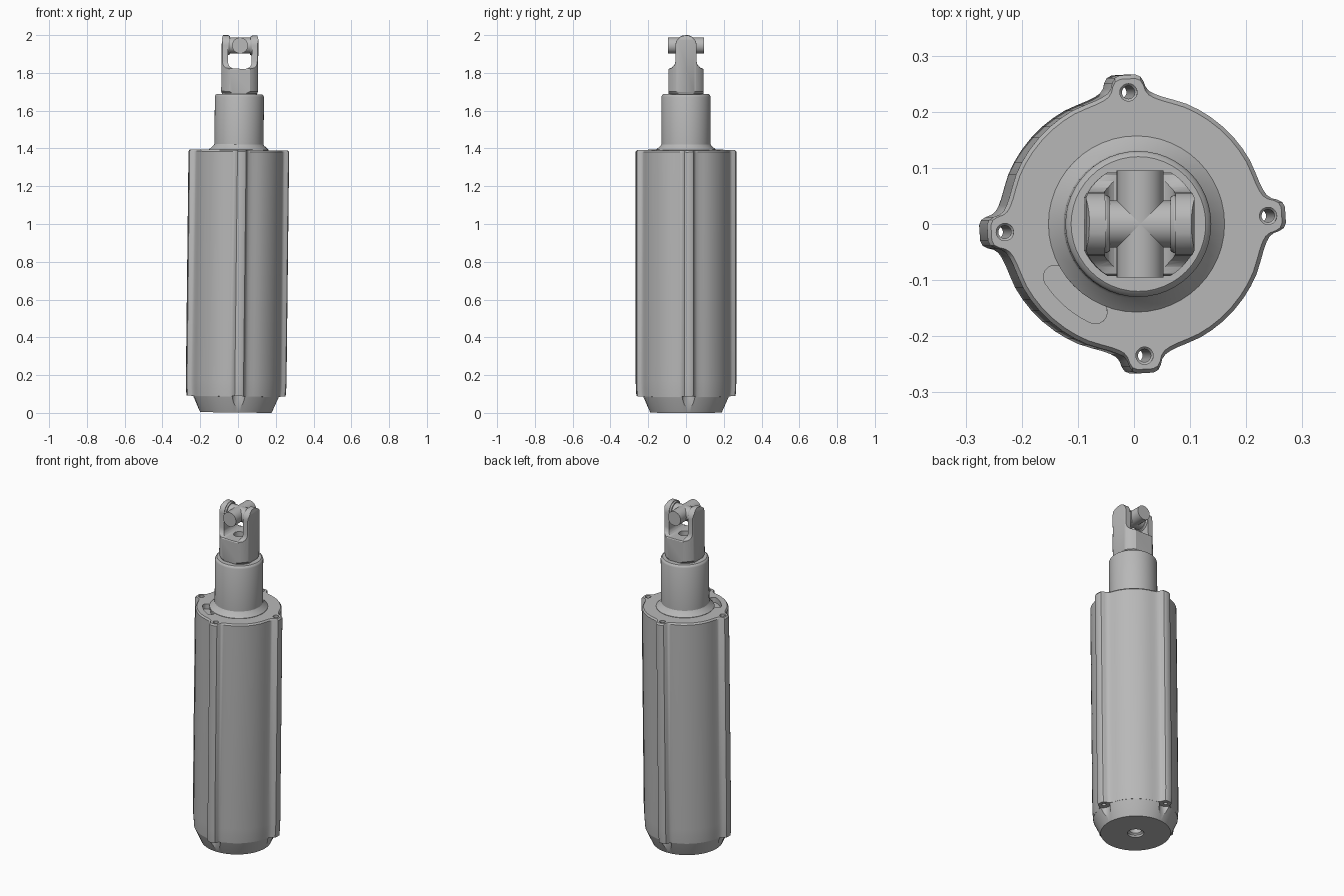
import bpy, bmesh, math
from math import sin, cos, pi, radians
from mathutils import Matrix, Vector

if "Cube" in bpy.data.objects:
    bpy.data.objects.remove(bpy.data.objects["Cube"])

grey = bpy.data.materials.new("plain_grey")
grey.diffuse_color = (0.48, 0.48, 0.48, 1)
grey.use_nodes = True
grey.node_tree.nodes["Principled BSDF"].inputs["Base Color"].default_value = grey.diffuse_color
TILT = Matrix.Translation((-0.0115, 0, 0.002)) @ Matrix.Rotation(0.0115, 4, 'Y')
parts = []


def loft(name, rings, part=True):
    """Skin a list of equal-length closed point rings and cap both ends."""
    bm = bmesh.new()
    vs = [[bm.verts.new(p) for p in r] for r in rings]
    n = len(vs[0])
    for a, b in zip(vs, vs[1:]):
        for i in range(n):
            j = (i + 1) % n
            bm.faces.new((a[i], a[j], b[j], b[i]))
    bm.faces.new(vs[0])
    bm.faces.new(vs[-1])
    bmesh.ops.recalc_face_normals(bm, faces=bm.faces)
    me = bpy.data.meshes.new(name)
    bm.to_mesh(me)
    bm.free()
    me.materials.append(grey)
    ob = bpy.data.objects.new(name, me)
    bpy.context.collection.objects.link(ob)
    if part:
        parts.append(ob)
    return ob


def lathe(name, profile, at=(0, 0), axis='Z', n=40, part=True, z0=0):
    """profile: (radius, distance along axis)."""
    rings = []
    for r, h in profile:
        ring = []
        for i in range(n):
            a, b = r * cos(2 * pi * i / n), r * sin(2 * pi * i / n)
            if axis == 'Z':
                ring.append((at[0] + a, at[1] + b, h))
            elif axis == 'X':
                ring.append((h, a, z0 + b))
            else:
                ring.append((a, h, z0 + b))
        rings.append(ring)
    return loft(name, rings, part)


def boolean(ob, tools, op='DIFFERENCE'):
    for t in tools:
        m = ob.modifiers.new("cut", 'BOOLEAN')
        m.object, m.operation, m.solver = t, op, 'EXACT'
    dg = bpy.context.evaluated_depsgraph_get()
    me = bpy.data.meshes.new_from_object(ob.evaluated_get(dg))
    ob.modifiers.clear()
    ob.data = me
    for t in tools:
        bpy.data.objects.remove(t)


# Housing: round body with four screw lobes, tapered foot
half = [(0, .266), (3, .2665), (5, .263), (6.3, .255), (7.3, .245), (9, .238), (11.5, .234),
        (15, .2315), (20, .231), (26, .232), (32, .232), (38, .232), (45, .232)]
quarter = half + [(90 - a, r) for a, r in half[-2:0:-1]]
SPIN = 3.5
outline = [(radians(q * 90 + a + SPIN), r) for q in range(4) for a, r in quarter]


def ring(z, f):
    return [(f(r) * cos(a), f(r) * sin(a), z) for a, r in outline]


housing = loft("housing", [
    ring(0.0, lambda r: .189), ring(.08, lambda r: min(r, .2255)),
    ring(.085, lambda r: min(r, .227)), ring(.0851, lambda r: r - .004),
    ring(.13, lambda r: r - .001), ring(.17, lambda r: r),
    ring(1.381, lambda r: r), ring(1.39, lambda r: r - .007)])

# Screw holes, driver grooves in the foot, curved top slot, bottom hole
cutters = []
for q in range(4):
    a = radians(q * 90 + SPIN)
    p = (.235 * cos(a), .235 * sin(a))
    cutters.append(lathe("screw_cut", [(.0115, .05), (.0115, 1.37), (.0155, 1.375), (.0155, 1.42)],
                         p, n=20, part=False))
    p = (.237 * cos(a), .237 * sin(a))
    cutters.append(lathe("groove_cut", [(.036, -.05), (.036, .0865)], p, n=24, part=False))
arc = [radians(213 + 32 * i / 12) for i in range(13)]
R, W = .173, .021
slot = [((R + W) * cos(t), (R + W) * sin(t)) for t in arc]
for i in range(1, 8):
    b = arc[-1] + pi * i / 8
    slot.append((R * cos(arc[-1]) + W * cos(b), R * sin(arc[-1]) + W * sin(b)))
slot += [((R - W) * cos(t), (R - W) * sin(t)) for t in reversed(arc)]
for i in range(1, 8):
    b = arc[0] + pi + pi * i / 8
    slot.append((R * cos(arc[0]) + W * cos(b), R * sin(arc[0]) + W * sin(b)))
cutters.append(loft("slot_cut", [[(x, y, z) for x, y in slot] for z in (1.36, 1.42)], False))
cutters.append(lathe("bottom_cut", [(.044, -.03), (.044, .012), (.034, .02), (.034, .06)], part=False))
boolean(housing, cutters)

# Neck with conical collar
lathe("neck", [(.157, 1.38), (.157, 1.392), (.133, 1.415), (.13, 1.42), (.13, 1.672),
               (.127, 1.68), (.12, 1.686)], n=48)

# Fork: front profile, side profile and round stock intersected
PZ, TOP = 1.943, 1.998
corner = [radians(10 * i) for i in range(10)]
U = [(.0625 - .035 + .035 * cos(t), 1.855 - .035 * sin(t)) for t in corner]
right = [(.097, 1.698), (.097, 1.975), (.088, TOP + .01), (.0625, TOP + .01)] + U
front = [(.09, 1.68)] + right + [(-x, z) for x, z in reversed(right)] + [(-.09, 1.68)]
step = [(.093, 1.69), (.093, 1.815), (.089, 1.821), (.076, 1.825), (.066, 1.833), (.059, 1.845), (.056, 1.86)]
dome = [(.056 * cos(radians(9 * i)), PZ + .055 * sin(radians(9 * i))) for i in range(10)]
srt = [(.085, 1.67)] + step + dome
side = srt + [(-y, z) for y, z in reversed(srt[:-1])]
fork = loft("fork", [[(x, y, z) for x, z in front] for y in (-.12, .12)])
side_tool = loft("side_tool", [[(x, y, z) for y, z in side] for x in (-.13, .13)], False)
stock = lathe("stock", [(.1, 1.67), (.1, 1.69), (.108, 1.7), (.108, 2.05)], n=48, part=False)
boolean(fork, [side_tool, stock], 'INTERSECT')
boolean(fork, [lathe("seat_cut", [(.032, 1.79), (.032, 1.9)], part=False, n=32)])

# Cross joint: two crossed pins and the bosses inside the fork arms
lathe("pin_across", [(.042, -.07), (.042, .07)], axis='X', z0=PZ, n=32)
lathe("pin_through", [(.042, -.095), (.042, .095)], axis='Y', z0=PZ, n=32)
for s, name in ((-1, "boss_left"), (1, "boss_right")):
    lathe(name, [(.052, s * .07), (.052, s * .06), (.048, s * .054)], axis='X', z0=PZ, n=32)

# Slight lean of the whole model, smooth shading with sharp edges
for ob in parts:
    ob.data.transform(TILT)
    bpy.ops.object.select_all(action='DESELECT')
    ob.select_set(True)
    bpy.context.view_layer.objects.active = ob
    bpy.ops.object.shade_smooth_by_angle(angle=radians(30))
